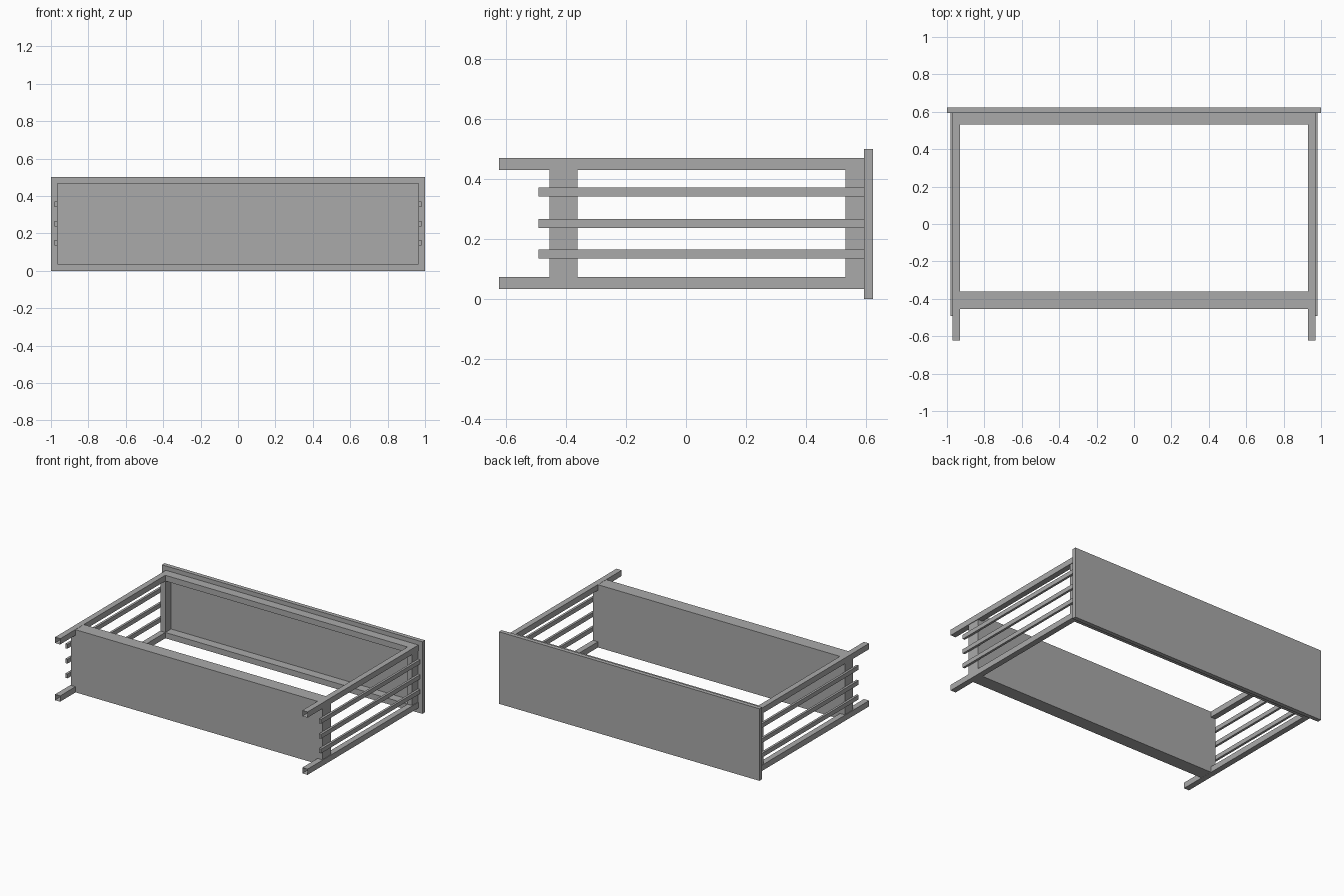
import bpy, bmesh

if "Cube" in bpy.data.objects:
    bpy.data.objects.remove(bpy.data.objects["Cube"])

grey = bpy.data.materials.new("painted_grey")
grey.diffuse_color = (0.4, 0.4, 0.4, 1)
grey.use_nodes = True
grey.node_tree.nodes["Principled BSDF"].inputs["Base Color"].default_value = grey.diffuse_color


def box(name, x, y, z, open_ends=False):
    """Box from (min, max) ranges; open_ends drops the two faces across y."""
    bm = bmesh.new()
    bmesh.ops.create_cube(bm, size=1)
    for v in bm.verts:
        v.co = [r[0] if c < 0 else r[1] for c, r in zip(v.co, (x, y, z))]
    bm.normal_update()
    if open_ends:
        ends = [f for f in bm.faces if abs(f.normal.y) > 0.9]
        bmesh.ops.delete(bm, geom=ends, context='FACES_ONLY')
    mesh = bpy.data.meshes.new(name)
    bm.to_mesh(mesh)
    bm.free()
    mesh.materials.append(grey)
    ob = bpy.data.objects.new(name, mesh)
    bpy.context.collection.objects.link(ob)
    return ob


def pair(name, x, y, z, open_ends=False):
    """The same box on the right and left sides."""
    box(name + "_right", x, y, z, open_ends)
    box(name + "_left", (-x[1], -x[0]), y, z, open_ends)


LOW, HIGH = (0.033, 0.073), (0.43, 0.47)

# Large back panel and thick front panel
box("back_panel", (-1, 1), (0.594, 0.623), (0, 0.5))
box("front_panel", (-0.966, 0.966), (-0.455, -0.362), (0.034, 0.469))

# Hollow side rails and back cross beams, lower and upper
for level, z in (("lower", LOW), ("upper", HIGH)):
    pair(level + "_side_rail", (0.93, 0.97), (-0.623, 0.594), z, True)
    box(level + "_back_beam", (-0.93, 0.93), (0.531, 0.594), z)

# Back corner posts between the rails
pair("back_post", (0.93, 0.966), (0.531, 0.594), (0.073, 0.43))

# Three thin slats on each side
for i, z in enumerate((0.15, 0.252, 0.356)):
    pair(f"side_slat_{i + 1}", (0.966, 0.982), (-0.492, 0.594), (z - 0.015, z + 0.015))
